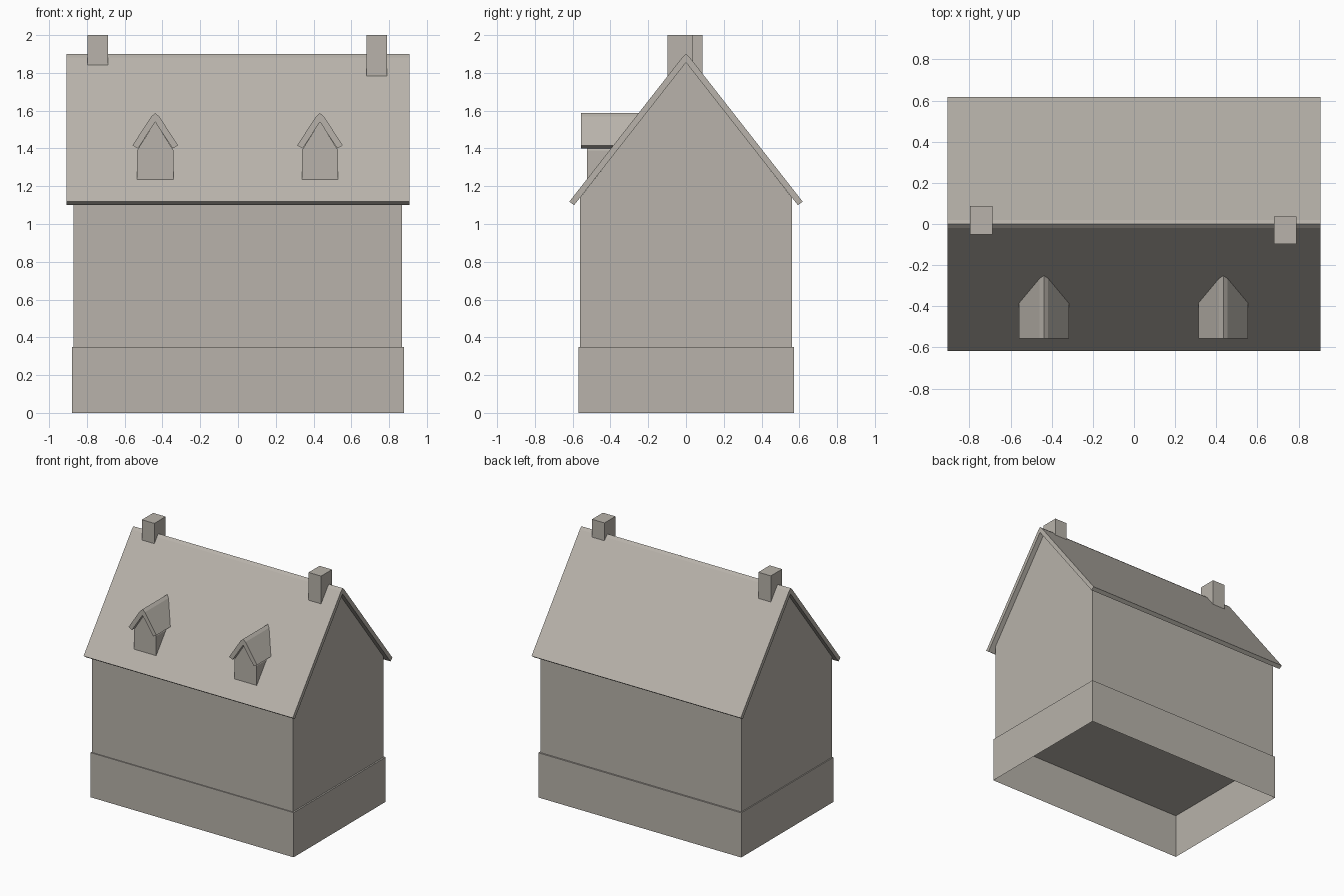
import bpy
import bmesh

cube = bpy.data.objects.get("Cube")
if cube:
    bpy.data.objects.remove(cube, do_unlink=True)

# One plain stone colour for the whole house
stone = bpy.data.materials.new("warm grey stone")
stone.use_nodes = True
colour = (0.48, 0.45, 0.405, 1)
stone.diffuse_color = colour
stone.node_tree.nodes["Principled BSDF"].inputs["Base Color"].default_value = colour


def prism(name, profile, start, end, axis):
    """Extrude a (horizontal, z) profile along the x or y axis."""
    def place(h, z, d):
        return (d, h, z) if axis == "x" else (h, d, z)

    bm = bmesh.new()
    face = bm.faces.new([bm.verts.new(place(h, z, start)) for h, z in profile])
    result = bmesh.ops.extrude_face_region(bm, geom=[face])
    moved = [g for g in result["geom"] if isinstance(g, bmesh.types.BMVert)]
    shift = end - start
    bmesh.ops.translate(bm, verts=moved, vec=(shift, 0, 0) if axis == "x" else (0, shift, 0))
    bmesh.ops.recalc_face_normals(bm, faces=bm.faces)
    mesh = bpy.data.meshes.new(name)
    bm.to_mesh(mesh)
    bm.free()
    mesh.materials.append(stone)
    obj = bpy.data.objects.new(name, mesh)
    bpy.context.collection.objects.link(obj)
    return obj


def rect(h0, h1, z0, z1):
    return [(h0, z0), (h1, z0), (h1, z1), (h0, z1)]


def gable(half, base, eave, peak, centre=0):
    """Wall outline with a pointed top."""
    return [(centre - half, base), (centre + half, base), (centre + half, eave),
            (centre, peak), (centre - half, eave)]


def roof(right_side, inner_peak, outer_peak, centre=0):
    """Chevron outline; right_side runs from inner eave to ridge shoulder."""
    right = [(centre + h, z) for h, z in right_side]
    left = [(centre - h, z) for h, z in reversed(right_side)]
    return [(centre, inner_peak)] + right + [(centre, outer_peak)] + left


# Plinth, hollow and open underneath
plinth = prism("plinth", rect(-0.568, 0.572, 0, 0.35), -0.88, 0.88, "x")
bm = bmesh.new()
bm.from_mesh(plinth.data)
bottom = [f for f in bm.faces if f.normal.z < -0.9]
bmesh.ops.delete(bm, geom=bottom, context="FACES")
bm.to_mesh(plinth.data)
bm.free()

# Walls with gable ends, and the main roof
prism("walls", gable(0.56, 0.35, 1.14, 1.857), -0.872, 0.868, "x")
prism("main_roof", roof([(0.592, 1.1), (0.618, 1.118), (0.02, 1.882)], 1.855, 1.9),
      -0.907, 0.907, "x")

# Chimneys
for name, x, y0, y1 in (("right_chimney", -0.743, -0.052, 0.088),
                        ("left_chimney", 0.735, -0.098, 0.037)):
    prism(name, rect(x - 0.054, x + 0.054, 1.7, 2), y0, y1, "y")

# Dormers on the front slope
for side, x in (("right", -0.438), ("left", 0.434)):
    prism(side + "_dormer_walls", gable(0.096, 1.235, 1.39, 1.541, x), -0.525, -0.28, "y")
    prism(side + "_dormer_roof",
          roof([(0.092, 1.4), (0.121, 1.416), (0.021, 1.569)], 1.54, 1.587, x),
          -0.557, -0.245, "y")
